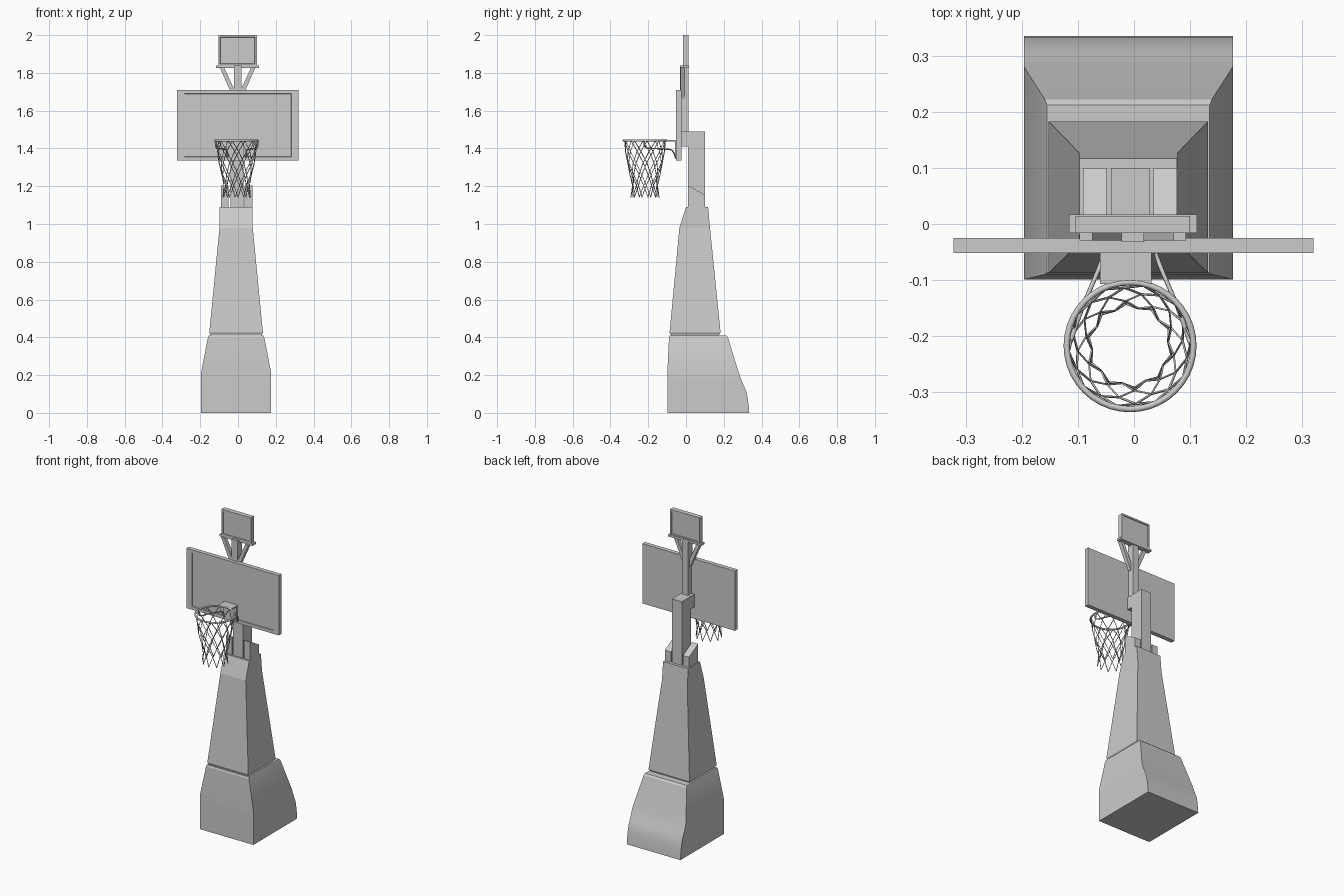
import bpy, bmesh, math
from mathutils import Vector

if "Cube" in bpy.data.objects:
    bpy.data.objects.remove(bpy.data.objects["Cube"])

CX = -0.01  # centre line of pedestal


def finish(name, bm, smooth=None):
    bmesh.ops.recalc_face_normals(bm, faces=bm.faces)
    me = bpy.data.meshes.new(name)
    bm.to_mesh(me)
    bm.free()
    ob = bpy.data.objects.new(name, me)
    bpy.context.collection.objects.link(ob)
    if smooth:
        bpy.ops.object.select_all(action='DESELECT')
        ob.select_set(True)
        bpy.context.view_layer.objects.active = ob
        bpy.ops.object.shade_smooth_by_angle(angle=math.radians(smooth))
    return ob


def loft(name, rings, cx=CX, smooth=None):
    """Rectangular sections: (half width, y front, y back, z front, z back)."""
    bm = bmesh.new()
    prev = None
    for w, y0, y1, z0, z1 in rings:
        ring = [bm.verts.new(p) for p in ((cx - w, y0, z0), (cx + w, y0, z0),
                                          (cx + w, y1, z1), (cx - w, y1, z1))]
        if prev:
            for i in range(4):
                j = (i + 1) % 4
                bm.faces.new((prev[i], prev[j], ring[j], ring[i]))
        else:
            bm.faces.new(ring[::-1])
        prev = ring
    bm.faces.new(prev)
    return finish(name, bm, smooth)


def box(name, x0, x1, y0, y1, z0, z1):
    return loft(name, [((x1 - x0) / 2, y0, y1, z, z) for z in (z0, z1)], (x0 + x1) / 2)


def panel(name, x0, x1, y0, y1, z0, z1, mx, mz, depth, sides):
    """Box whose front and/or back face has a recessed field."""
    ob = box(name, x0, x1, y0, y1, z0, z1)
    bm = bmesh.new()
    bm.from_mesh(ob.data)
    for s in sides:
        bm.normal_update()
        face = max(bm.faces, key=lambda f: f.normal.y * s * f.calc_area())
        xm, zm = (x0 + x1) / 2, (z0 + z1) / 2
        bmesh.ops.inset_individual(bm, faces=[face], thickness=0.005)
        for v in face.verts:
            v.co.x = x0 + mx if v.co.x < xm else x1 - mx
            v.co.z = z0 + mz if v.co.z < zm else z1 - mz
        bmesh.ops.inset_individual(bm, faces=[face], thickness=0.002, depth=-depth)
    bm.to_mesh(ob.data)
    bm.free()


def tubes(name, paths, radius, cyclic=False, kind='POLY', res=1):
    cu = bpy.data.curves.new(name, 'CURVE')
    cu.dimensions = '3D'
    cu.bevel_depth = radius
    cu.bevel_resolution = res
    cu.use_fill_caps = True
    for pts in paths:
        sp = cu.splines.new(kind)
        sp.points.add(len(pts) - 1)
        for p, co in zip(sp.points, pts):
            p.co = (*co, 1)
        sp.use_cyclic_u = cyclic
        if kind == 'NURBS':
            sp.order_u = 3
            sp.use_endpoint_u = True
            sp.resolution_u = 4
    ob = bpy.data.objects.new(name, cu)
    bpy.context.collection.objects.link(ob)


# pedestal: flared base with rounded heel
heel = [(0, .335), (.04, .332), (.08, .326), (.11, .32), (.14, .308), (.175, .293), (.21, .28)]
loft('base', [(.186, -.099, y, z, z) for z, y in heel]
     + [(.149, -.09, .222, .40, .40), (.145, -.086, .212, .41, .41)], smooth=15)
loft('groove_collar', [(.134, -.078, .172, z, z) for z in (.405, .425)])
# tapering tower
loft('tower', [(.137, -.082, .178, .416, .416), (.142, -.087, .183, .425, .425),
               (.088, -.035, .127, .98, .98), (.087, 0, .117, 1.09, 1.09)])

# mast and its two sloped side cheeks
box('mast', -.041, .028, .01, .1, 1.08, 1.49)
box('mast_head', -.041, .028, -.026, .011, 1.41, 1.49)
for side, x in (('left', -.07), ('right', .056)):
    loft(side + '_cheek', [(.021, .01, .1, 1.08, 1.08), (.021, .01, .1, 1.205, 1.155)], x)

# upper pole with shelf, braces and small sign
box('upper_pole', -.022, .018, -.032, .012, 1.41, 1.84)
box('sign_shelf', -.116, .112, -.016, .017, 1.827, 1.84)
for side, s in (('left', -1), ('right', 1)):
    bm = bmesh.new()
    prof = [(.095, 1.83), (.072, 1.83), (.012, 1.70), (.012, 1.66), (.022, 1.665)]
    f = bm.faces.new([bm.verts.new((s * x - .002, -.029, z)) for x, z in prof])
    g = bmesh.ops.extrude_face_region(bm, geom=[f])['geom']
    bmesh.ops.translate(bm, vec=(0, .024, 0),
                        verts=[v for v in g if isinstance(v, bmesh.types.BMVert)])
    finish(side + '_brace', bm)
panel('sign', -.104, .1, -.016, .014, 1.838, 2.0, .01, .01, .004, (-1, 1))

# backboard with recessed front field
panel('backboard', -.322, .32, -.052, -.025, 1.335, 1.71, .038, .02, .005, (-1,))

# hoop
RC = Vector((-.007, -.217, 1.442))
bm = bmesh.new()
N, M, R, r = 40, 8, .113, .0055
grid = [[bm.verts.new(RC + Vector(((R + r * math.cos(b)) * math.cos(a),
                                   (R + r * math.cos(b)) * math.sin(a), r * math.sin(b))))
         for b in (2 * math.pi * j / M for j in range(M))]
        for a in (2 * math.pi * i / N for i in range(N))]
for i in range(N):
    for j in range(M):
        k, l = (i + 1) % N, (j + 1) % M
        bm.faces.new((grid[i][j], grid[k][j], grid[k][l], grid[i][l]))
finish('rim', bm, 60)

# hoop bracket and side rods
box('rim_plate_top', -.061, .031, -.107, -.05, 1.438, 1.446)
box('rim_plate_back', -.061, .031, -.058, -.048, 1.345, 1.446)
rod = [(.047, -.055, 1.35), (.05, -.066, 1.392), (.064, -.1, 1.396), (.088, -.155, 1.4),
       (.106, -.21, 1.4), (.112, -.222, 1.415), (.112, -.222, 1.442)]
tubes('rim_rods', [[(s * x + RC.x, y, z) for x, y, z in rod] for s in (-1, 1)],
      .004, kind='NURBS')

# net: two families of crossing cords
levels = [(.110, 1.44), (.104, 1.385), (.094, 1.325), (.08, 1.26), (.068, 1.205), (.075, 1.142)]
K = 10
cords = []
for i in range(K):
    for s in (-1, 1):
        pts = []
        for n, (rad, z) in enumerate(levels):
            a = math.pi * (2 * i + s * n) / K + .1
            pts.append((RC.x + rad * math.cos(a), RC.y + rad * math.sin(a), z))
        cords.append(pts)
tubes('net', cords, .0022, res=0)
